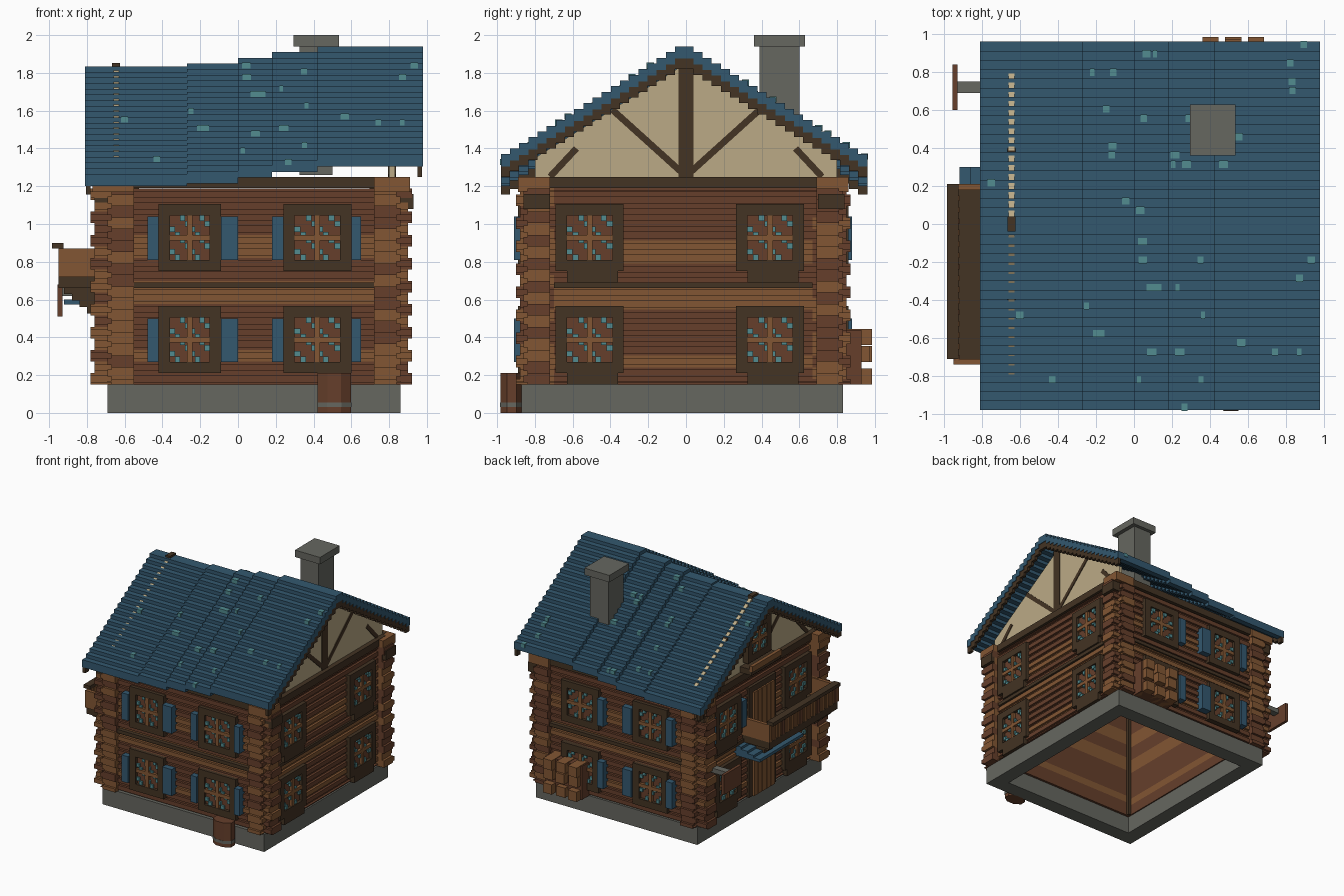
import bpy, bmesh, random
from mathutils import Matrix, Vector

random.seed(4)
if "Cube" in bpy.data.objects:
    bpy.data.objects.remove(bpy.data.objects["Cube"])


def material(name, code):
    lin = []
    for k in (0, 2, 4):
        c = int(code[k:k + 2], 16) / 255
        lin.append(((c + 0.055) / 1.055) ** 2.4 if c > 0.04 else c / 12.92)
    m = bpy.data.materials.new(name)
    m.use_nodes = True
    m.diffuse_color = (*lin, 1)
    m.node_tree.nodes["Principled BSDF"].inputs["Base Color"].default_value = (*lin, 1)
    return m


BLUE = material("roof_blue", "33586f")
TEAL = material("pale_teal", "528c90")
MID = material("log_brown", "663f2b")
LIGHT = material("light_wood", "825633")
DARK = material("dark_timber", "433323")
CREAM = material("cream_plaster", "bbaa86")
GREY = material("stone_grey", "666760")


class Part:
    """Collects boxes and prisms into one named object."""

    def __init__(self, name):
        self.name, self.bm, self.mats = name, bmesh.new(), []

    def slot(self, mat):
        if mat not in self.mats:
            self.mats.append(mat)
        return self.mats.index(mat)

    def box(self, x0, x1, y0, y1, z0, z1, mat):
        size = Vector((x1 - x0, y1 - y0, z1 - z0))
        mid = Vector((x0 + x1, y0 + y1, z0 + z1)) / 2
        matrix = Matrix.Translation(mid) @ Matrix.Diagonal((*size, 1))
        new = bmesh.ops.create_cube(self.bm, size=1, matrix=matrix)["verts"]
        for f in {f for v in new for f in v.link_faces}:
            f.material_index = self.slot(mat)

    def prism(self, pts, x0, x1, mat):
        """Outline in y and z, extruded along x."""
        base = self.bm.faces.new([self.bm.verts.new((x0, y, z)) for y, z in pts])
        out = bmesh.ops.extrude_face_region(self.bm, geom=[base], use_keep_orig=True)["geom"]
        top = [v for v in out if isinstance(v, bmesh.types.BMVert)]
        bmesh.ops.translate(self.bm, verts=top, vec=(x1 - x0, 0, 0))
        for f in {f for v in list(base.verts) + top for f in v.link_faces}:
            f.material_index = self.slot(mat)

    def bar(self, a, b, width, x0, x1, mat):
        a, b = Vector(a), Vector(b)
        n = (b - a).orthogonal().normalized() * width / 2
        self.prism([a + n, b + n, b - n, a - n], x0, x1, mat)

    def wall_box(self, side, u0, u1, d0, d1, z0, z1, mat):
        """u runs along the wall, d is the distance out from it."""
        axis, face, sign = WALLS[side]
        p, q = sorted((face + sign * d0, face + sign * d1))
        if axis == "y":
            self.box(u0, u1, p, q, z0, z1, mat)
        else:
            self.box(p, q, u0, u1, z0, z1, mat)

    def finish(self):
        bmesh.ops.recalc_face_normals(self.bm, faces=self.bm.faces)
        me = bpy.data.meshes.new(self.name)
        self.bm.to_mesh(me)
        self.bm.free()
        for m in self.mats:
            me.materials.append(m)
        bpy.context.collection.objects.link(bpy.data.objects.new(self.name, me))


WALLS = {"front": ("y", -0.84, -1), "back": ("y", 0.81, 1),
         "east": ("x", 0.84, 1), "west": ("x", -0.67, -1)}

# Stone footing, open in the middle
p = Part("foundation")
p.box(-0.69, 0.86, -0.87, -0.74, 0, 0.15, GREY)
p.box(-0.69, 0.86, 0.70, 0.83, 0, 0.15, GREY)
p.box(-0.69, -0.56, -0.74, 0.70, 0, 0.15, GREY)
p.box(0.73, 0.86, -0.74, 0.70, 0, 0.15, GREY)
p.finish()

# Log walls with crossing ends at the corners
ROWS = "MMLMMMMLLMMLLMMMMM"
STEP = 0.061
for side, (axis, face, sign) in WALLS.items():
    p = Part(side + "_log_wall")
    lo, hi = (-0.78, 0.92) if axis == "y" else (-0.90, 0.87)
    shift = 0 if axis == "y" else STEP / 2
    for k, letter in enumerate(ROWS):
        z0 = max(0.15, 0.15 + k * STEP - shift)
        z1 = min(1.19, 0.15 + (k + 1) * STEP - shift)
        if z1 - z0 < 0.01:
            continue
        mat = LIGHT if letter == "L" else MID
        trim = 0.02 * (k % 2)
        a, b = lo + 0.2, hi - 0.2
        for u0, u1, m in ((lo + trim, a, random.choice((LIGHT, MID))), (a, b, mat),
                          (b, hi - trim, random.choice((LIGHT, MID)))):
            p.wall_box(side, u0, u1, -0.12, 0, z0, z1, m)
            p.wall_box(side, u0, u1, 0, 0.02, z0 + 0.012, z1 - 0.012, m)
    # Top plate, its end blocks, and the ledge between floors
    p.wall_box(side, lo + 0.08, hi - 0.08, -0.12, 0.03, 1.19, 1.25, DARK)
    for u in (lo + 0.01, hi - 0.15):
        p.wall_box(side, u, u + 0.14, -0.12, 0.05, 1.17, 1.248, LIGHT)
    p.wall_box(side, lo + 0.2, hi - 0.2, 0, 0.035, 0.66, 0.69, DARK)
    if axis == "x":
        for u in (-0.86, 0.70):
            p.wall_box(side, u, u + 0.14, 0, 0.09, 1.08, 1.16, DARK)
    p.finish()

p = Part("inner_corner_posts")
for x in (-0.55, 0.72):
    for y in (-0.72, 0.69):
        p.box(x - 0.025, x + 0.025, y - 0.025, y + 0.025, 0.15, 1.2, DARK)
p.finish()


def window(p, side, u0, u1, z0, z1, d=0.0, rim=0.06):
    """Timber frame, glazing bars and a lattice of small panes."""
    for box in ((u0, u0 + rim, z0, z1), (u1 - rim, u1, z0, z1),
                (u0 + rim, u1 - rim, z0, z0 + rim), (u0 + rim, u1 - rim, z1 - rim, z1)):
        p.wall_box(side, box[0], box[1], d, d + 0.05, box[2], box[3], DARK)
    a, b, c, e = u0 + rim, u1 - rim, z0 + rim, z1 - rim
    um, zm = (a + b) / 2, (c + e) / 2
    p.wall_box(side, a, b, d, d + 0.024, c, e, MID)
    p.wall_box(side, um - 0.015, um + 0.015, d, d + 0.048, c - 0.03, e + 0.03, LIGHT)
    p.wall_box(side, a - 0.03, b + 0.03, d, d + 0.048, zm - 0.015, zm + 0.015, LIGHT)
    n = 8
    du, dz = (b - a) / n, (e - c) / n
    for i in range(n):
        for j in range(n):
            corner = i in (0, n - 1) and j in (0, n - 1)
            if (i + j) % 4 == 1 and not corner:
                u, z = a + i * du, c + j * dz
                p.wall_box(side, u, u + du, d, d + 0.04, z, z + dz, TEAL)


# Windows and shutters on both floors
for side in WALLS:
    p = Part(side + "_windows")
    s = Part(side + "_shutters")
    for base in (0.21, 0.75):
        if side in ("front", "back"):
            for u0, u1 in ((-0.42, -0.09), (0.24, 0.60)):
                window(p, side, u0, u1, base, base + 0.355)
                for v0, v1 in ((u0 - 0.06, u0), (u1, u1 + (0.09 if u1 < 0 else 0.05))):
                    if side == "front" or v1 < 0.62:
                        s.wall_box(side, v0, v1, 0, 0.07, base + 0.06, base + 0.29, BLUE)
        else:
            for u0 in (-0.69, 0.265):
                window(p, side, u0, u0 + 0.36, base, base + 0.355)
                p.wall_box(side, u0 + 0.06, u0 + 0.33, 0, 0.05, base - 0.06, base, DARK)
    if side == "west":
        for u0 in (0.205, 0.625):
            s.wall_box(side, u0, u0 + 0.06, 0, 0.06, 0.81, 1.04, BLUE)
    p.finish()
    if s.mats:
        s.finish()

# Stepped roof in five sections that sag toward one end
SECTIONS = [(-0.81, -0.27, 1.835), (-0.27, 0, 1.85), (0, 0.18, 1.88),
            (0.18, 0.42, 1.91), (0.42, 0.98, 1.94)]
N, DY, DZ = 20, 0.0485, 0.03


def roof_steps(p, x0, x1, top, depth, mat):
    for i in range(N):
        z = top - i * DZ
        for sign in (-1, 1):
            y0, y1 = sorted((sign * i * DY, sign * (i + 1) * DY))
            p.box(x0, x1, y0 - 0.01, y1 - 0.01, z - depth, z, mat)


p = Part("roof")
for x0, x1, ridge in SECTIONS:
    roof_steps(p, x0, x1, ridge, 0.065, BLUE)
p.finish()
p = Part("barge_boards")
roof_steps(p, 0.95, 0.975, SECTIONS[-1][2] - 0.06, 0.06, DARK)
roof_steps(p, -0.805, -0.78, SECTIONS[0][2] - 0.06, 0.05, DARK)
p.finish()

p = Part("roof_moss")
for _ in range(45):
    x0, x1, ridge = random.choice(SECTIONS)
    x, w = random.uniform(x0, x1 - 0.06), random.uniform(0.02, 0.05)
    i, sign = random.randrange(1, N), random.choice((-1, 1))
    y0, y1 = sorted((sign * (i + 0.3) * DY, sign * ((i + 1) * DY + 0.004)))
    z = ridge - i * DZ
    p.box(x, x + w, y0 - 0.01, y1 - 0.01, z - 0.028, z + 0.004, TEAL)
p.finish()

# Plastered gables with timber framing
for name, x0, x1 in (("east_gable", 0.80, 0.83), ("west_gable", -0.66, -0.63)):
    p = Part(name)
    p.prism([(-0.8, 1.25), (0.8, 1.25), (0.8, 1.35), (0, 1.85), (-0.8, 1.35)], x0, x1, CREAM)
    t0, t1 = x0 - 0.006, x1 + 0.006
    p.box(t0, t1, -0.04, 0.04, 1.25, 1.852, DARK)
    for s in (-1, 1):
        p.bar((s * 0.03, 1.28), (s * 0.39, 1.605), 0.035, t0, t1, DARK)
        p.bar((s * 0.72, 1.25), (s * 0.58, 1.40), 0.035, t0, t1, DARK)
    p.finish()
p = Part("gable_window")
window(p, "west", -0.16, 0.16, 1.32, 1.64, d=-0.01)
p.box(-0.77, -0.66, -0.2, 0.2, 1.25, 1.30, DARK)
p.box(-0.78, -0.75, -0.2, 0.2, 1.28, 1.33, LIGHT)
p.finish()

p = Part("chimney")
p.box(0.325, 0.50, 0.39, 0.60, 1.26, 1.95, GREY)
p.box(0.295, 0.535, 0.36, 0.63, 1.94, 2.0, GREY)
p.finish()

# Balcony with slatted railing
p = Part("balcony")
p.box(-0.95, -0.67, -0.72, 0.21, 0.66, 0.72, DARK)
p.box(-0.94, -0.925, -0.72, 0.20, 0.72, 0.87, LIGHT)
for k in range(16):
    y = -0.72 + k * 0.06
    p.box(-0.95, -0.92, y, y + 0.03, 0.72, 0.87, LIGHT if k % 4 else MID)
for y in (-0.74, 0.18):
    p.box(-0.95, -0.68, y, y + 0.03, 0.72, 0.87, LIGHT)
p.box(-0.985, -0.925, -0.71, 0.21, 0.87, 0.90, DARK)
for y in (-0.68, 0.12):
    for k in range(4):
        p.box(-0.92 + k * 0.04, -0.67, y, y + 0.06, 0.63 - k * 0.035, 0.66 - k * 0.03, DARK)
p.finish()

# Doors and the small canopy
p = Part("doors")
for z0, z1 in ((0.15, 0.55), (0.72, 1.10)):
    p.wall_box("west", -0.23, 0.14, 0, 0.035, z0, z1, DARK)
    for k in range(5):
        u = -0.19 + k * 0.058
        p.wall_box("west", u, u + 0.05, 0, 0.05, z0, z1 - 0.05, LIGHT)
p.finish()
p = Part("door_canopy")
for k in range(4):
    p.box(-0.92 + k * 0.06, -0.67, -0.3, 0.3, 0.575 + k * 0.02, 0.6 + k * 0.02, BLUE)
p.finish()

# Hanging board on an iron arm
p = Part("hanging_board")
p.box(-0.955, -0.93, 0.60, 0.84, 0.51, 0.68, MID)
p.box(-0.93, -0.67, 0.69, 0.75, 0.62, 0.66, GREY)
p.finish()

# Firewood stack behind the house
p = Part("firewood")
for row, z in enumerate((0.15, 0.27, 0.36)):
    for col, x in enumerate((0.36, 0.48, 0.60)):
        p.box(x, x + 0.085, 0.81, 0.985 - 0.01 * ((row + col) % 2), z, z + 0.085, LIGHT)
p.box(0.35, 0.70, 0.81, 0.93, 0.15, 0.44, MID)
p.finish()

# Eight-sided water barrel with a hoop
p = Part("barrel")
for r, z0, z1, mat in ((0.09, 0, 0.21, MID), (0.093, 0.03, 0.055, GREY)):
    place = Matrix.Translation((0.51, -0.922, (z0 + z1) / 2)) @ Matrix.Diagonal((1, 0.68, 1, 1))
    place = place @ Matrix.Rotation(0.3927, 4, "Z")
    vs = bmesh.ops.create_cone(p.bm, cap_ends=True, segments=8, radius1=r * 1.06, radius2=r * 1.06,
                               depth=z1 - z0, matrix=place)["verts"]
    for f in {f for v in vs for f in v.link_faces}:
        f.material_index = p.slot(mat)
p.finish()
